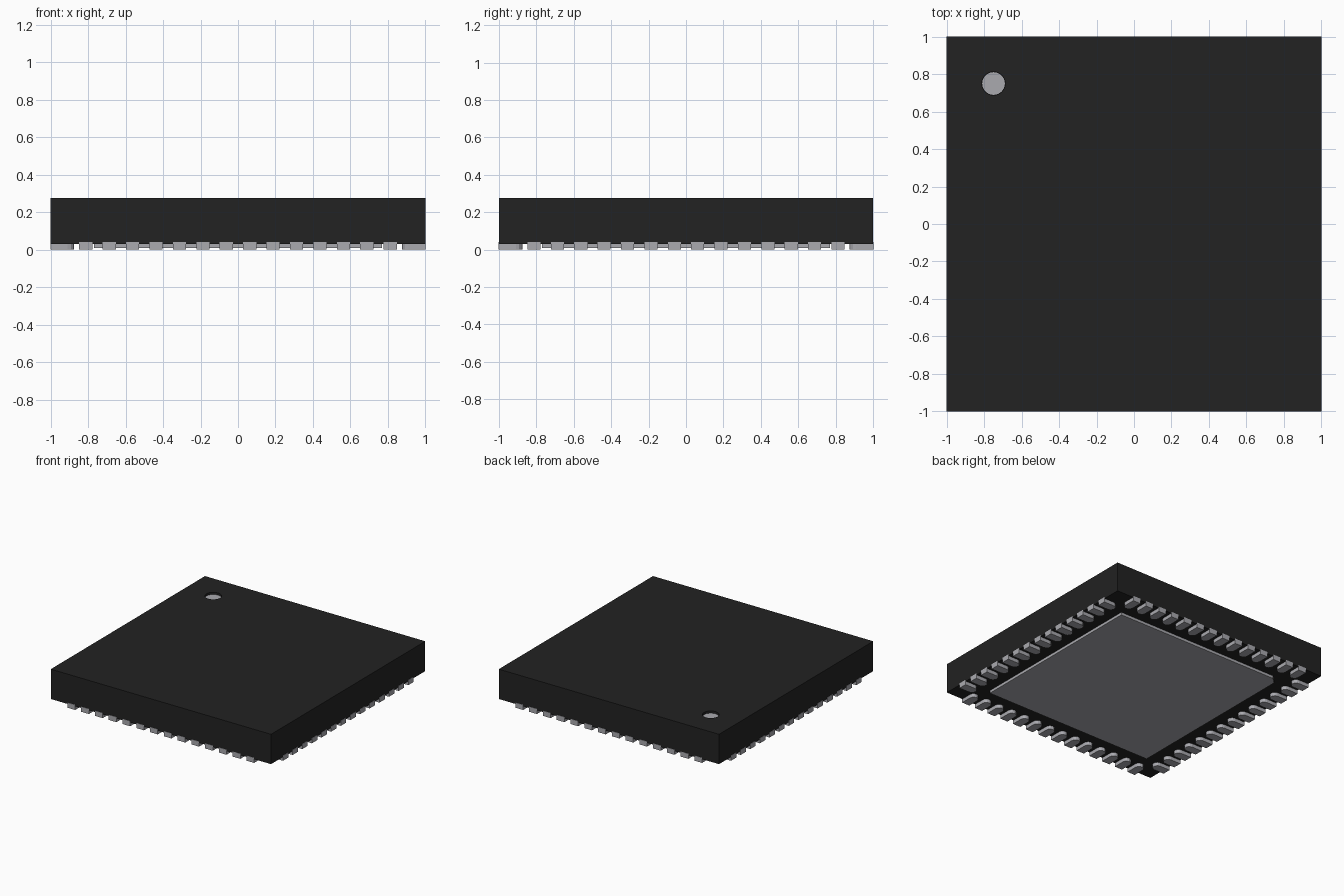
import bpy, bmesh, math
from mathutils import Matrix

if "Cube" in bpy.data.objects:
    bpy.data.objects.remove(bpy.data.objects["Cube"])


def material(name, rgb):
    m = bpy.data.materials.new(name)
    m.diffuse_color = (*rgb, 1)
    m.use_nodes = True
    m.node_tree.nodes["Principled BSDF"].inputs["Base Color"].default_value = m.diffuse_color
    return m


BLACK = material("black plastic", (0.016, 0.016, 0.016))
METAL = material("tinned metal", (0.40, 0.40, 0.43))


def prism(bm, outline, z0, z1, mat=Matrix()):
    """Extrude a counter-clockwise outline from z0 to z1."""
    lo = [bm.verts.new(mat @ Matrix.Translation((x, y, z0)).translation) for x, y in outline]
    hi = [bm.verts.new(mat @ Matrix.Translation((x, y, z1)).translation) for x, y in outline]
    bm.faces.new(lo[::-1])
    bm.faces.new(hi)
    n = len(outline)
    for i in range(n):
        j = (i + 1) % n
        bm.faces.new((lo[i], lo[j], hi[j], hi[i]))


def finish(name, bm, *mats):
    me = bpy.data.meshes.new(name)
    bm.to_mesh(me)
    bm.free()
    for m in mats:
        me.materials.append(m)
    ob = bpy.data.objects.new(name, me)
    bpy.context.collection.objects.link(ob)
    return ob


def circle(cx, cy, r, n=32):
    return [(cx + r * math.cos(2 * math.pi * i / n), cy + r * math.sin(2 * math.pi * i / n))
            for i in range(n)]


# Package body with a round recess marking the first pin
Z0, Z1, DEPTH, R = 0.03, 0.275, 0.02, 0.0625
bm = bmesh.new()
prism(bm, [(-1, -1), (1, -1), (1, 1), (-1, 1)], Z0, Z1)
body = finish("package_body", bm, BLACK)
bm = bmesh.new()
prism(bm, circle(-0.75, 0.75, R), Z1 - DEPTH, Z1 + 0.1)
cutter = finish("recess_cutter", bm, BLACK)
cutter.hide_render = True
cutter.hide_viewport = True
cut = body.modifiers.new("recess", 'BOOLEAN')
cut.object = cutter
cut.solver = 'EXACT'

# Light disc on the recess floor
bm = bmesh.new()
prism(bm, circle(-0.75, 0.75, R - 0.002), Z1 - DEPTH - 0.004, Z1 - DEPTH + 0.003)
finish("pin_one_dot", bm, METAL)

# Thermal pad with one clipped corner
E, C = 0.77, 0.05
bm = bmesh.new()
prism(bm, [(-E, -E), (E, -E), (E, E), (-E + C, E), (-E, E - C)], 0.008, Z0 + 0.005)
finish("thermal_pad", bm, METAL)

# Contact pads: 14 per side, rounded inner end, outer end turned up the side
COUNT, PITCH, W, INNER = 14, 0.125, 0.035, 0.875
bm = bmesh.new()
for side in range(4):
    turn = Matrix.Rotation(side * math.pi / 2, 4, 'Z')
    for i in range(COUNT):
        x = (i - (COUNT - 1) / 2) * PITCH
        arc = [(x + W * math.cos(math.radians(a)), -INNER - W + W * math.sin(math.radians(a)))
               for a in range(0, 181, 30)]
        prism(bm, [(x - W, -1.002), (x + W, -1.002)] + arc, 0, Z0 + 0.005, turn)
        prism(bm, [(x - W, -1.002), (x + W, -1.002), (x + W, -0.98), (x - W, -0.98)],
              Z0 + 0.005, 0.042, turn)
finish("contact_pads", bm, METAL)
